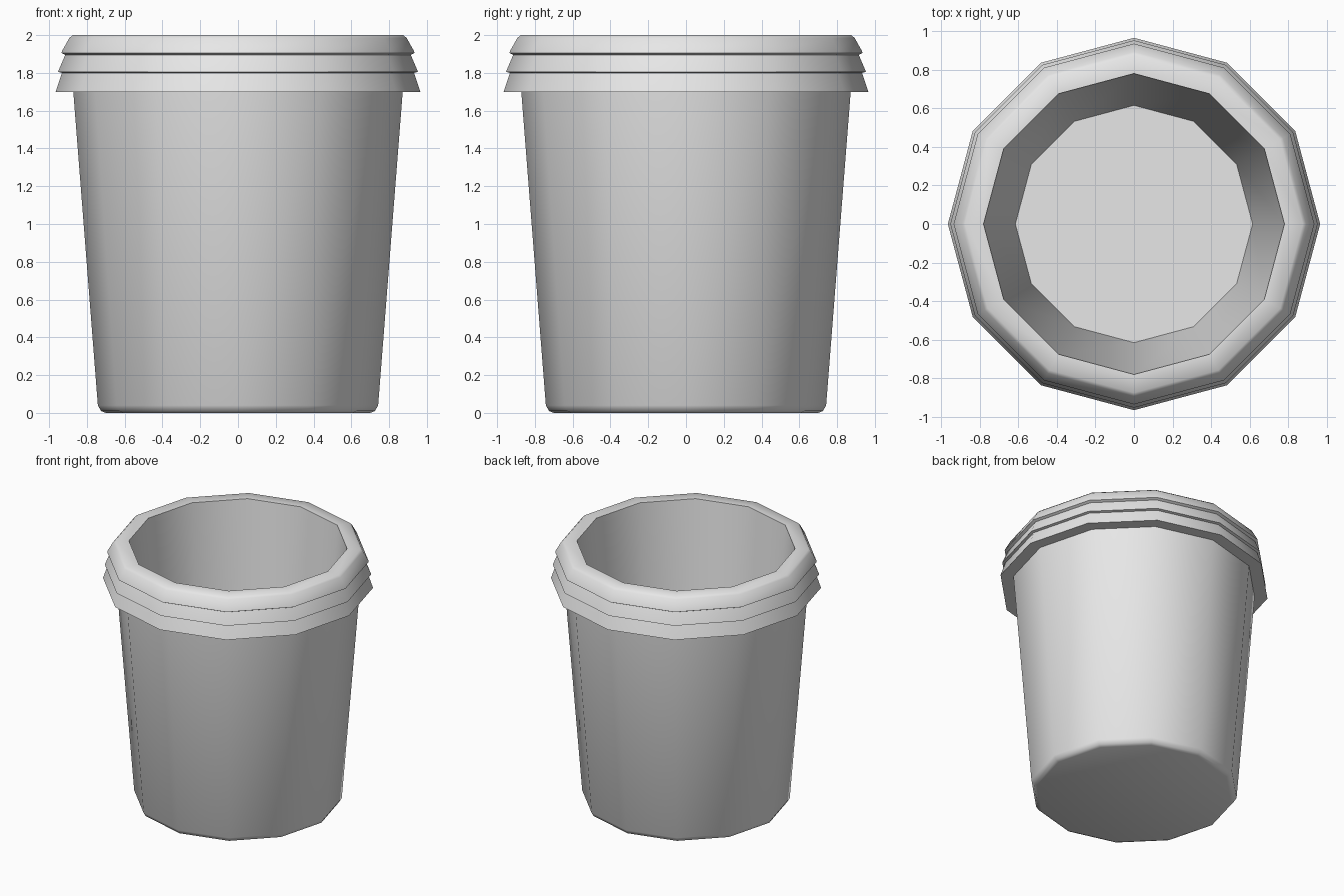
import bpy
import bmesh
import math

cube = bpy.data.objects.get("Cube")
if cube:
    bpy.data.objects.remove(cube, do_unlink=True)

SIDES = 12

# Plain grey plastic
grey = bpy.data.materials.new("light_grey")
grey.use_nodes = True
colour = (0.8, 0.8, 0.8, 1)
grey.diffuse_color = colour
grey.node_tree.nodes["Principled BSDF"].inputs["Base Color"].default_value = colour


def lathe(name, profile):
    """Spin a (radius, height) profile around z and cap both ends."""
    bm = bmesh.new()
    rings = []
    for r, z in profile:
        ring = []
        for i in range(SIDES):
            a = math.tau * i / SIDES
            ring.append(bm.verts.new((r * math.cos(a), r * math.sin(a), z)))
        rings.append(ring)
    for low, high in zip(rings, rings[1:]):
        for i in range(SIDES):
            j = (i + 1) % SIDES
            bm.faces.new((low[i], low[j], high[j], high[i]))
    bm.faces.new(rings[0][::-1])
    bm.faces.new(rings[-1])
    mesh = bpy.data.meshes.new(name)
    bm.to_mesh(mesh)
    bm.free()
    mesh.materials.append(grey)
    obj = bpy.data.objects.new(name, mesh)
    bpy.context.collection.objects.link(obj)
    bpy.ops.object.select_all(action="DESELECT")
    obj.select_set(True)
    bpy.context.view_layer.objects.active = obj
    bpy.ops.object.shade_smooth_by_angle(angle=math.radians(50))
    return obj


# Tapered outer wall with a bevelled foot
wall = [(0.70, 0), (0.725, 0.01), (0.742, 0.04), (0.872, 1.70)]
# Three stacked flared bands under the rim
bands = [(0.965, 1.70), (0.962, 1.71), (0.932, 1.80),
         (0.952, 1.805), (0.949, 1.815), (0.915, 1.895),
         (0.935, 1.905), (0.932, 1.915), (0.893, 1.985)]
# Flat rim, then the inner wall down to the floor
inside = [(0.875, 2.0), (0.78, 2.0), (0.615, 0.08)]

lathe("bucket", wall + bands + inside)
